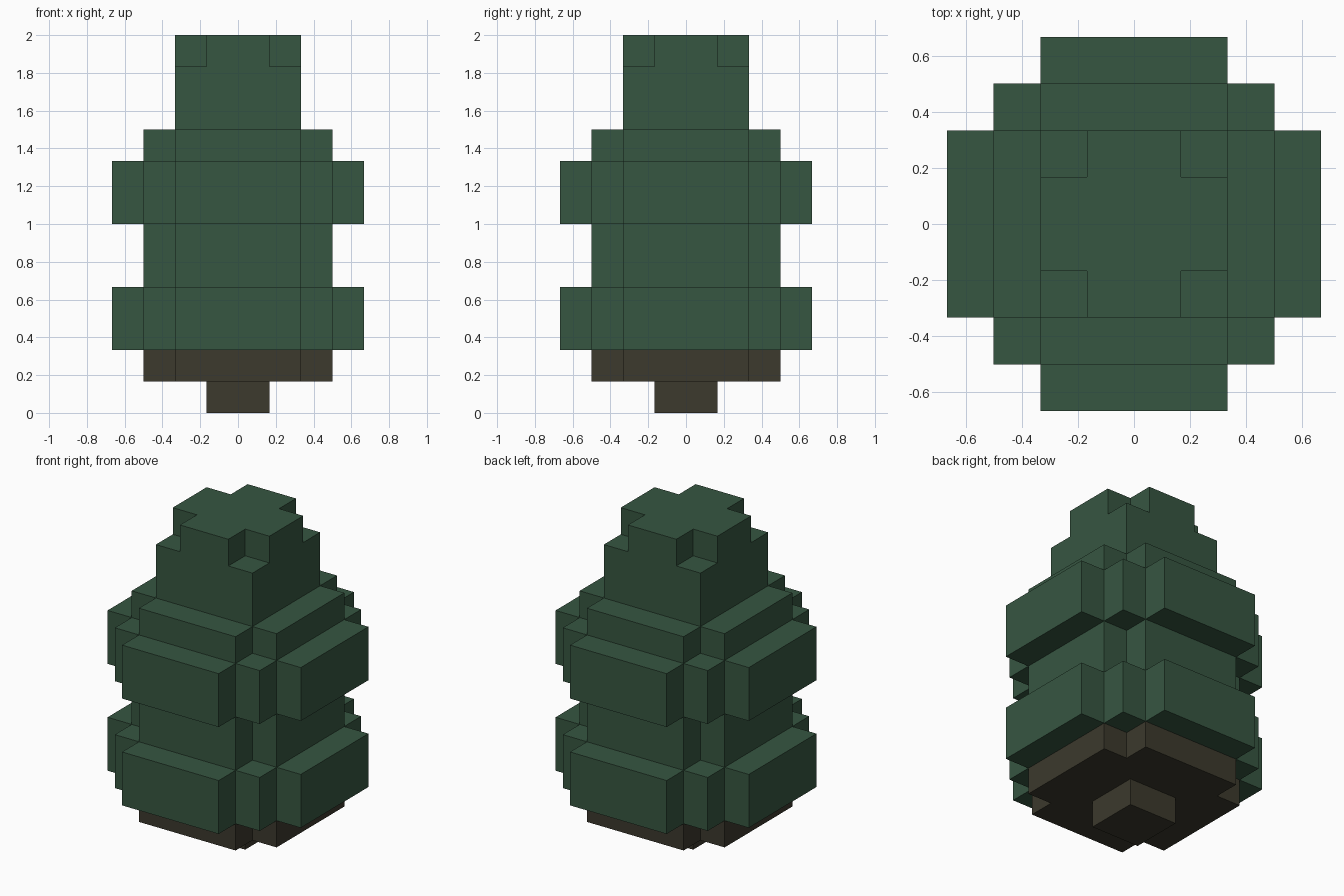
import bpy
import bmesh
from mathutils import Vector

cube = bpy.data.objects.get("Cube")
if cube:
    bpy.data.objects.remove(cube, do_unlink=True)

U = 1 / 6  # one block

# Cross-sections, each a union of centred rectangles (half width, half depth)
STEM = [(1, 1)]
NOTCHED = [(3, 2), (2, 3)]
WIDE = [(4, 2), (2, 4), (3, 3)]
CROWN = [(2, 2)]
TIP = [(2, 1), (1, 2)]

# Stacked tiers: part, bottom, top, cross-section
TIERS = [
    ("trunk", 0, 1, STEM),
    ("trunk", 1, 2, NOTCHED),
    ("foliage", 2, 4, WIDE),
    ("foliage", 4, 6, NOTCHED),
    ("foliage", 6, 8, WIDE),
    ("foliage", 8, 9, NOTCHED),
    ("foliage", 9, 11, CROWN),
    ("foliage", 11, 12, TIP),
]


def make_material(name, rgb):
    mat = bpy.data.materials.new(name)
    mat.use_nodes = True
    mat.diffuse_color = (*rgb, 1)
    bsdf = next(n for n in mat.node_tree.nodes if n.type == "BSDF_PRINCIPLED")
    bsdf.inputs["Base Color"].default_value = (*rgb, 1)
    bsdf.inputs["Roughness"].default_value = 0.9
    return mat


def part_at(p):
    """Name of the part filling the block centred on p, or None."""
    for part, low, high, section in TIERS:
        if low < p.z < high:
            inside = any(abs(p.x) < w and abs(p.y) < d for w, d in section)
            return part if inside else None
    return None


def build_part(name, mat):
    """Skin the exposed block sides of one part, then merge flat areas."""
    bm = bmesh.new()
    normals = [Vector([s if i == axis else 0 for i in range(3)])
               for axis in range(3) for s in (-1, 1)]
    for x in range(-4, 4):
        for y in range(-4, 4):
            for z in range(12):
                p = Vector((x, y, z)) + Vector((0.5, 0.5, 0.5))
                if part_at(p) != name:
                    continue
                for n in normals:
                    if part_at(p + n):
                        continue
                    a = n.yzx / 2
                    b = n.cross(a)
                    c = p + n / 2
                    corners = (c - a - b, c + a - b, c + a + b, c - a + b)
                    bm.faces.new([bm.verts.new(v * U) for v in corners])
    bmesh.ops.remove_doubles(bm, verts=bm.verts, dist=0.001)
    bmesh.ops.dissolve_limit(bm, angle_limit=0.01, verts=bm.verts, edges=bm.edges)
    mesh = bpy.data.meshes.new(name)
    bm.to_mesh(mesh)
    bm.free()
    mesh.materials.append(mat)
    obj = bpy.data.objects.new(name, mesh)
    bpy.context.collection.objects.link(obj)


build_part("trunk", make_material("dark bark brown", (0.045, 0.041, 0.026)))
build_part("foliage", make_material("pine green", (0.037, 0.093, 0.053)))
